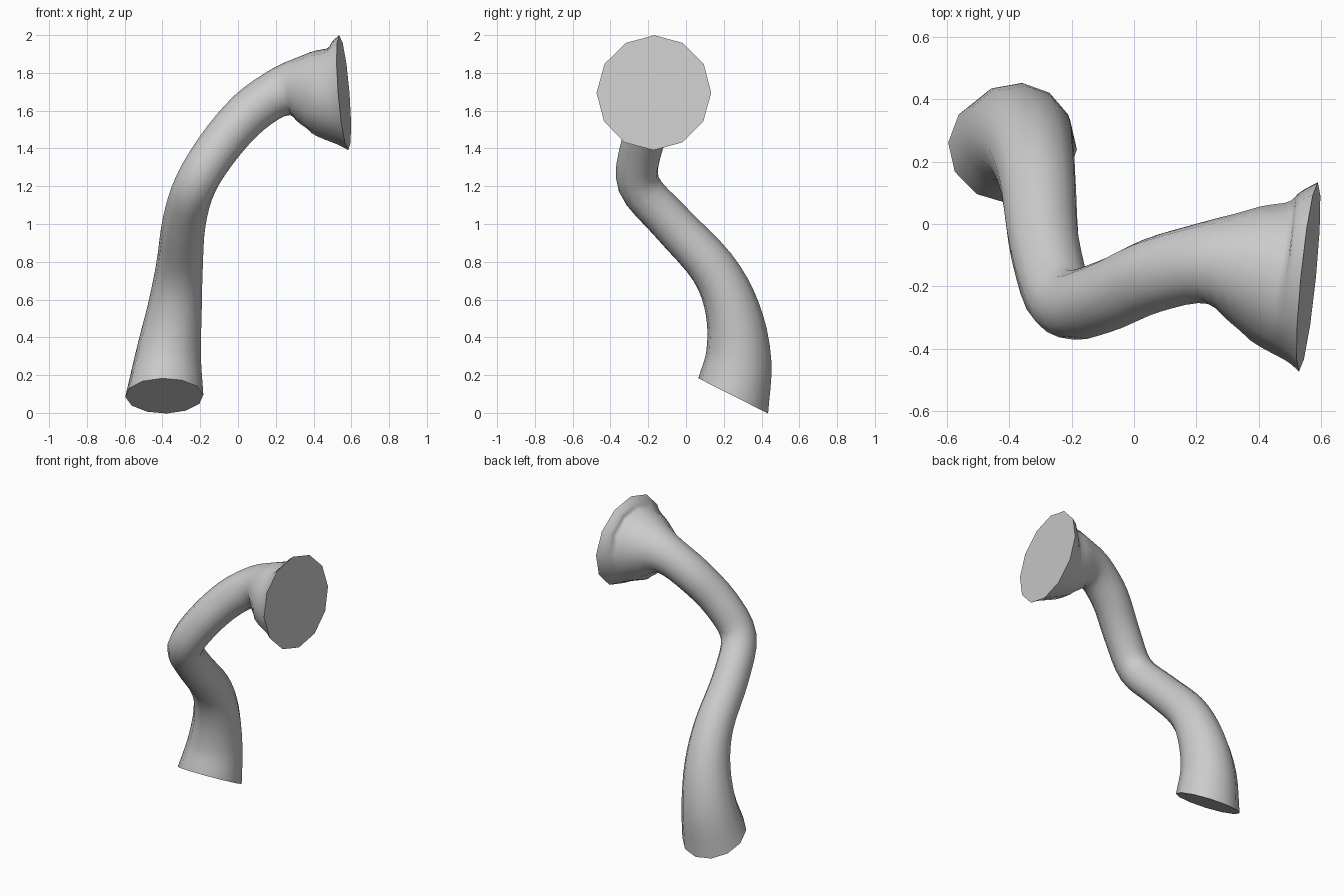
import bpy, bmesh, math
from mathutils import Vector

if "Cube" in bpy.data.objects:
    bpy.data.objects.remove(bpy.data.objects["Cube"])

SIDES, STEPS = 12, 4

# centre line of the tube: x, y, z, radius
stations = [
    (-0.39, 0.25, 0.09, 0.207),
    (-0.37, 0.28, 0.30, 0.175),
    (-0.335, 0.245, 0.55, 0.145),
    (-0.31, 0.14, 0.77, 0.125),
    (-0.285, -0.08, 1.01, 0.115),
    (-0.225, -0.25, 1.21, 0.112),
    (-0.10, -0.235, 1.41, 0.115),
    (0.06, -0.165, 1.59, 0.12),
    (0.23, -0.125, 1.70, 0.132),
    (0.37, -0.14, 1.71, 0.20),
    (0.48, -0.165, 1.695, 0.253),
    (0.56, -0.17, 1.695, 0.305),
]
start_dir = Vector((0.0, 0.45, 0.89)).normalized()
end_dir = Vector((1.0, -0.1, 0.08)).normalized()
pts = [Vector(s) for s in stations]


def spline(i, t):
    """Catmull-Rom interpolation of position and radius."""
    b, c = pts[i], pts[i + 1]
    a = pts[i - 1] if i > 0 else b * 2 - c
    d = pts[i + 2] if i + 2 < len(pts) else c * 2 - b
    return 0.5 * (2 * b + (c - a) * t + (2 * a - 5 * b + 4 * c - d) * t * t
                  + (3 * b - 3 * c + d - a) * t ** 3)


path = [spline(i, k / STEPS) for i in range(len(pts) - 1) for k in range(STEPS)]
path.append(pts[-1])
n = len(path)

# ring directions, eased towards the tilted end planes
dirs = []
for i in range(n):
    d = (path[min(i + 1, n - 1)] - path[max(i - 1, 0)]).to_3d().normalized()
    w0, w1 = max(0, 1 - i / 6), max(0, 1 - (n - 1 - i) / 6)
    dirs.append((d * (1 - w0 - w1) + start_dir * w0 + end_dir * w1).normalized())

# sweep the rings back from the big flare with a twist-free frame
bm = bmesh.new()
rings = [None] * n
up = Vector((0, 0, 1))
prev = end_dir
for i in reversed(range(n)):
    up.rotate(prev.rotation_difference(dirs[i]))
    up = (up - dirs[i] * up.dot(dirs[i])).normalized()
    prev = dirs[i]
    side = dirs[i].cross(up)
    c, r = path[i].to_3d(), path[i].w
    rings[i] = [bm.verts.new(c + r * (math.cos(a) * up + math.sin(a) * side))
                for a in (2 * math.pi * k / SIDES for k in range(SIDES))]
for a, b in zip(rings, rings[1:]):
    for k in range(SIDES):
        j = (k + 1) % SIDES
        bm.faces.new((a[k], a[j], b[j], b[k]))

# flat end caps
bm.faces.new(rings[0][::-1])
bm.faces.new(rings[-1])
bmesh.ops.recalc_face_normals(bm, faces=bm.faces[:])

mesh = bpy.data.meshes.new("flared_tube")
bm.to_mesh(mesh)
bm.free()
tube = bpy.data.objects.new("flared_tube", mesh)
bpy.context.collection.objects.link(tube)
bpy.context.view_layer.objects.active = tube
tube.select_set(True)
bpy.ops.object.shade_smooth_by_angle(angle=math.radians(45))
